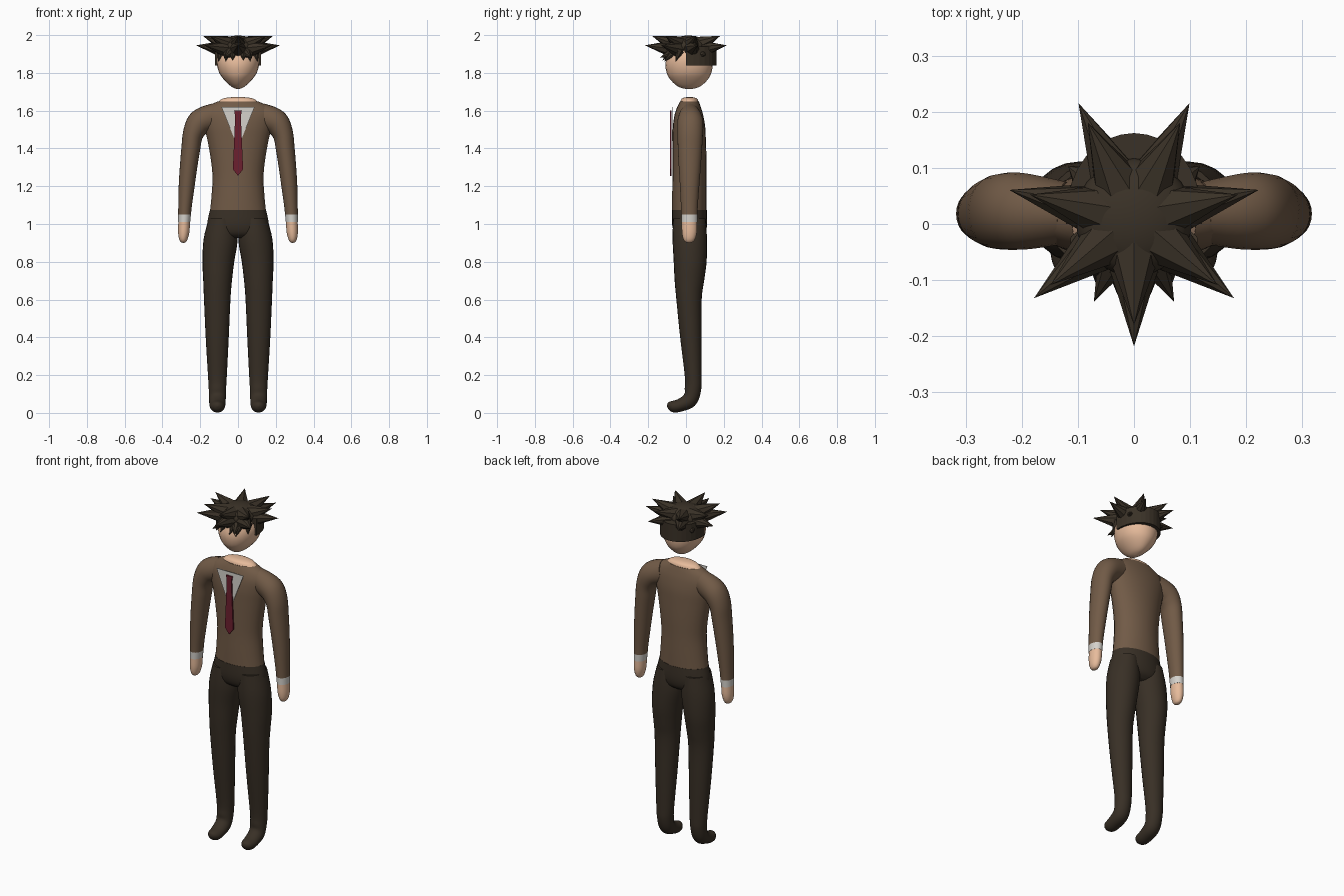
import bpy, bmesh, math
from mathutils import Vector

if "Cube" in bpy.data.objects:
    bpy.data.objects.remove(bpy.data.objects["Cube"])


def material(name, rgb):
    m = bpy.data.materials.new(name)
    m.diffuse_color = (*rgb, 1)
    m.use_nodes = True
    m.node_tree.nodes["Principled BSDF"].inputs["Base Color"].default_value = m.diffuse_color
    return m


JACKET = material("brown_jacket", (0.165, 0.103, 0.062))
TROUSERS = material("dark_trousers", (0.040, 0.029, 0.019))
HAIR = material("dark_hair", (0.042, 0.031, 0.020))
SKIN = material("skin", (0.80, 0.50, 0.33))
WHITE = material("off_white_cloth", (0.66, 0.64, 0.60))
RED = material("dark_red_tie", (0.15, 0.014, 0.028))


def finish(name, bm, mat, smooth=None, mirror=False):
    bmesh.ops.recalc_face_normals(bm, faces=bm.faces)
    me = bpy.data.meshes.new(name)
    bm.to_mesh(me)
    bm.free()
    me.materials.append(mat)
    ob = bpy.data.objects.new(name, me)
    bpy.context.collection.objects.link(ob)
    if mirror:
        ob.modifiers.new("Mirror", 'MIRROR').use_mirror_merge = False
    if smooth:
        bpy.ops.object.select_all(action='DESELECT')
        ob.select_set(True)
        bpy.context.view_layer.objects.active = ob
        bpy.ops.object.shade_smooth_by_angle(angle=math.radians(smooth))
    return ob


def spline(rings, steps=4):
    """Catmull-Rom interpolation of ring parameters."""
    out = []
    for i in range(len(rings) - 1):
        p = [rings[max(0, min(len(rings) - 1, i + k))] for k in (-1, 0, 1, 2)]
        for s in range(steps):
            t = s / steps
            out.append([0.5 * (2 * b + (c - a) * t + (2 * a - 5 * b + 4 * c - d) * t * t
                               + (3 * b - a - 3 * c + d) * t ** 3) for a, b, c, d in zip(*p)])
    return out + [rings[-1]]


def tube(name, rings, mat, mirror=False, n=24):
    """Loft of ellipses: x, y, z, radius x, radius y, sideways tilt, forward tilt."""
    rings = [list(r) + [0] * (7 - len(r)) for r in rings]
    bm = bmesh.new()
    loops = []
    for x, y, z, rx, ry, ty, tx in spline(rings):
        ty, tx = math.radians(ty), math.radians(tx)
        u = Vector((math.cos(ty), 0, math.sin(ty))) * rx
        v = Vector((0, math.cos(tx), -math.sin(tx))) * ry
        loops.append([bm.verts.new(Vector((x, y, z)) + u * math.cos(a) + v * math.sin(a))
                      for a in (2 * math.pi * k / n for k in range(n))])
    for a, b in zip(loops, loops[1:]):
        for k in range(n):
            bm.faces.new((a[k], a[(k + 1) % n], b[(k + 1) % n], b[k]))
    bm.faces.new(loops[0])
    bm.faces.new(loops[-1])
    return finish(name, bm, mat, 50, mirror)


def prism(name, outline, offset, mat):
    """Solid made by sweeping a flat outline along an offset."""
    bm = bmesh.new()
    face = bm.faces.new([bm.verts.new(p) for p in outline])
    new = bmesh.ops.extrude_face_region(bm, geom=[face], use_keep_orig=True)["geom"]
    bmesh.ops.translate(bm, vec=offset, verts=[g for g in new if isinstance(g, bmesh.types.BMVert)])
    return finish(name, bm, mat)


def spike(bm, base, tip, radius, n=8):
    """Cone lock of hair from base to tip."""
    base, tip = Vector(base), Vector(tip)
    d = tip - base
    geo = bmesh.ops.create_cone(bm, cap_ends=True, segments=n, radius1=radius,
                                radius2=0, depth=d.length)["verts"]
    bmesh.ops.rotate(bm, verts=geo, matrix=Vector((0, 0, 1)).rotation_difference(d).to_matrix())
    bmesh.ops.translate(bm, verts=geo, vec=(base + tip) / 2)


# Torso, neck and hips
tube("jacket_torso", [
    (0, .018, 1.07, .148, .091), (0, .018, 1.15, .140, .091), (0, .018, 1.25, .135, .090),
    (0, .018, 1.35, .145, .090), (0, .017, 1.45, .163, .088), (0, .016, 1.52, .180, .085),
    (0, .015, 1.58, .190, .075), (0, .016, 1.62, .165, .062), (0, .018, 1.648, .110, .050)], JACKET)
tube("neck", [(0, .018, 1.645, .106, .049), (0, .018, 1.662, .085, .042),
              (0, .018, 1.670, .050, .025), (0, .018, 1.672, .010, .006)], SKIN)
tube("trouser_hips", [(0, .018, 1.075, .148, .092), (0, .019, 1.00, .163, .093),
                      (0, .02, .95, .150, .080), (0, .02, .925, .100, .050)], TROUSERS)

# Sleeves, cuffs and hands
tube("sleeve", [
    (.12, .020, 1.572, .068, .055, 75), (.18, .022, 1.552, .068, .066, 65),
    (.215, .023, 1.525, .065, .069, 45), (.240, .022, 1.47, .054, .067, 20),
    (.250, .021, 1.40, .050, .064, 10), (.262, .020, 1.30, .046, .058, 6),
    (.272, .019, 1.20, .042, .051, 6), (.280, .018, 1.10, .036, .045, 4),
    (.283, .018, 1.05, .034, .043)], JACKET, True)
tube("cuff", [(.283, .018, 1.05, .034, .043), (.285, .018, 1.01, .032, .042)], WHITE, True)
tube("hand", [(.285, .018, 1.01, .031, .041), (.287, .018, .96, .030, .040),
              (.289, .017, .925, .024, .033), (.289, .016, .906, .015, .021),
              (.289, .016, .90, .003, .004)], SKIN, True)

# Legs running into the rounded feet
tube("leg", [
    (.085, .018, 1.03, .070, .086), (.092, .020, .92, .090, .091), (.104, .022, .80, .084, .087),
    (.108, .018, .70, .076, .078), (.110, .016, .60, .070, .067), (.110, .026, .40, .061, .057),
    (.109, .038, .20, .050, .045), (.109, .037, .13, .046, .044, 0, 10),
    (.109, .020, .07, .044, .042, 0, 50), (.109, -.03, .041, .042, .034, 0, 70),
    (.109, -.07, .032, .036, .031, 0, 75), (.109, -.092, .034, .021, .020, 0, 80),
    (.109, -.10, .035, .003, .003, 0, 80)], TROUSERS, True)

# Shirt front and tie
prism("shirt_front", [(-.088, -.072, 1.62), (.088, -.072, 1.62), (.015, -.072, 1.44),
                      (-.015, -.072, 1.44)], (0, -.003, 0), WHITE)
prism("tie", [(-.020, -.076, 1.60), (.020, -.076, 1.60), (.015, -.076, 1.57), (.027, -.076, 1.29),
              (0, -.076, 1.255), (-.027, -.076, 1.29), (-.015, -.076, 1.57)], (0, -.008, 0), RED)

# Head
tube("head", [
    (0, .016, 1.714, .004, .010), (0, .016, 1.722, .026, .045), (0, .016, 1.74, .050, .075),
    (0, .016, 1.77, .079, .103), (0, .016, 1.80, .099, .118), (0, .016, 1.84, .111, .125),
    (0, .016, 1.88, .112, .118), (0, .016, 1.92, .098, .098), (0, .016, 1.95, .070, .065),
    (0, .016, 1.965, .010, .010)], SKIN)

# Hair: back cap, rounded crown and rings of spikes
arc = [math.pi * k / 16 for k in range(17)]
prism("hair_back_cap", [(.121 * math.cos(a), .162 * math.sin(a) ** .85 if 0 < a < 3.14 else 0, 1.84)
                        for a in arc], (0, 0, .10), HAIR)
bm = bmesh.new()
ball = bmesh.ops.create_uvsphere(bm, u_segments=20, v_segments=12, radius=1)["verts"]
bmesh.ops.scale(bm, verts=ball, vec=(.105, .105, .058))
bmesh.ops.translate(bm, verts=ball, vec=(0, .012, 1.94))
finish("hair_crown", bm, HAIR, 40)

bm = bmesh.new()


def radial(angle, r0, z0, r1, z1, radius):
    c, s = math.cos(math.radians(angle)), math.sin(math.radians(angle))
    spike(bm, (r0 * c, .01 + r0 * s, z0), (r1 * c, .01 + r1 * s, z1), radius)


for k in range(7):
    a = -90 + k * 360 / 7
    radial(a, .06, 1.948, .190, 1.996, .048)
    radial(a, .07, 1.925, .228, 1.946, .050)
for a in (90, 38.6, 141.4):
    radial(a, .09, 1.905, .150, 1.895, .045)
for a in (-64.3, -115.7):
    radial(a, .07, 1.915, .165, 1.880, .036)
for s in (-1, 1):
    spike(bm, (s * .025, -.075, 1.915), (s * .030, -.125, 1.865), .026)
    spike(bm, (s * .060, -.060, 1.915), (s * .065, -.115, 1.860), .026)
    spike(bm, (s * .090, -.035, 1.915), (s * .105, -.055, 1.860), .026)
finish("hair_spikes", bm, HAIR)
